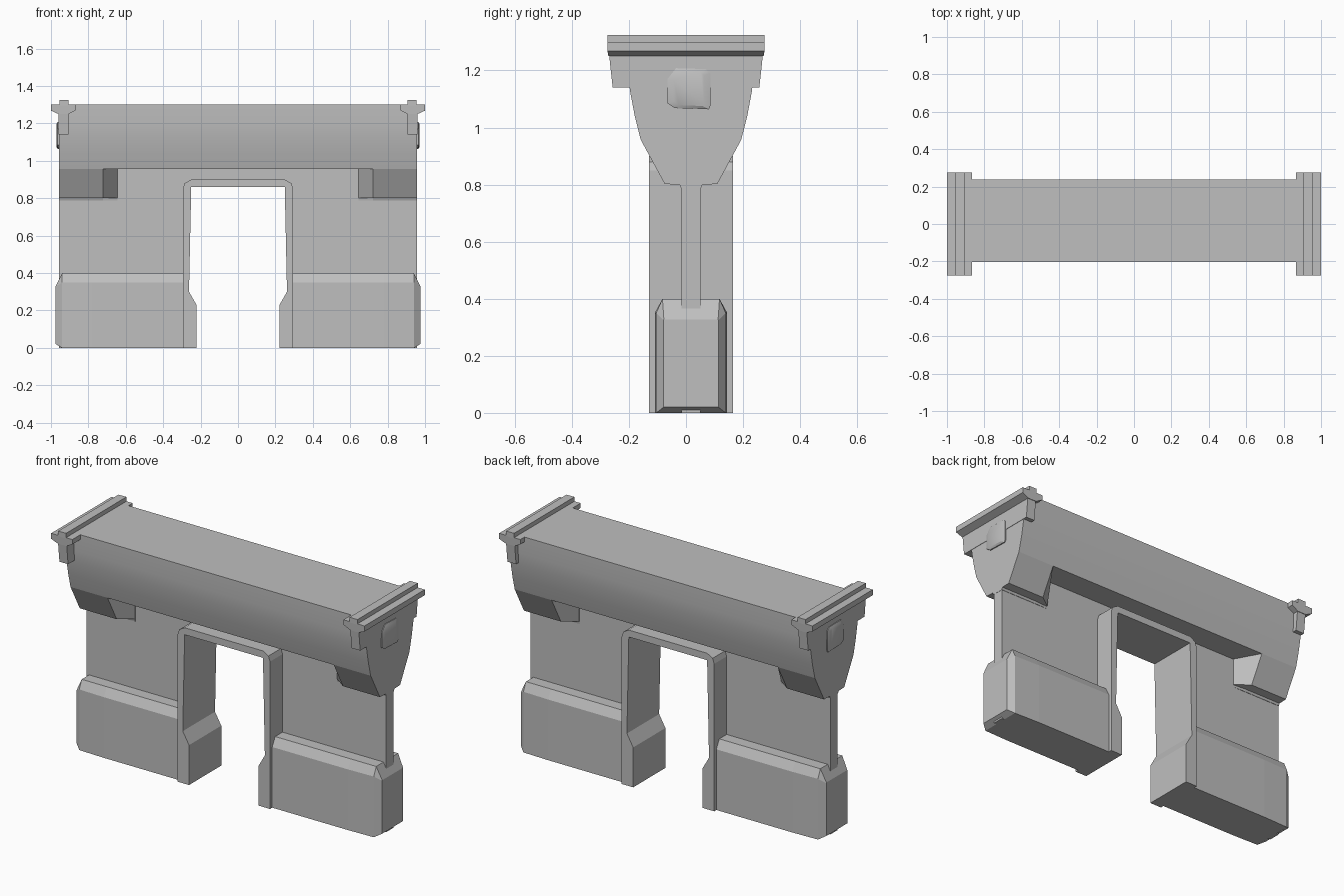
import bpy
import bmesh
import math

cube = bpy.data.objects.get("Cube")
if cube:
    bpy.data.objects.remove(cube, do_unlink=True)

stone = bpy.data.materials.new("stone_grey")
stone.use_nodes = True
stone.diffuse_color = (0.52, 0.52, 0.52, 1)
stone.node_tree.nodes["Principled BSDF"].inputs["Base Color"].default_value = (0.52, 0.52, 0.52, 1)

MID = 0.0175  # depth centre of the wall


def loft(name, rings, smooth=False):
    """Skin matching rings of points and cap both ends."""
    bm = bmesh.new()
    loops = [[bm.verts.new(p) for p in ring] for ring in rings]
    n = len(loops[0])
    for a, b in zip(loops, loops[1:]):
        for i in range(n):
            j = (i + 1) % n
            bm.faces.new((a[i], a[j], b[j], b[i]))
    bm.faces.new(loops[0])
    bm.faces.new(loops[-1])
    bmesh.ops.recalc_face_normals(bm, faces=bm.faces)
    mesh = bpy.data.meshes.new(name)
    bm.to_mesh(mesh)
    bm.free()
    mesh.materials.append(stone)
    obj = bpy.data.objects.new(name, mesh)
    bpy.context.collection.objects.link(obj)
    if smooth:
        bpy.ops.object.select_all(action='DESELECT')
        obj.select_set(True)
        bpy.context.view_layer.objects.active = obj
        bpy.ops.object.shade_smooth_by_angle(angle=math.radians(30))
    return obj


def front_prism(name, outline, y0, y1):
    return loft(name, [[(x, y, z) for x, z in outline] for y in (y0, y1)])


def mirrored(half):
    return half + [(-x, z) for x, z in reversed(half)]


def side_ring(x, half):
    """Closed ring at x from (half depth, height) points."""
    return [(x, MID + y, z) for y, z in half] + [(x, MID - y, z) for y, z in reversed(half)]


# Thin wall with the doorway cut out
front_prism("wall", mirrored([(0.28, 0.0), (0.957, 0.0), (0.957, 1.0)])
            + [(-0.28, 0.88), (0.28, 0.88)], MID - 0.033, MID + 0.033)

# Deep doorway frame with flared feet
outer = [(0.295, 0.0), (0.295, 0.85), (0.285, 0.88), (0.25, 0.9)]
inner = [(0.25, 0.86), (0.262, 0.3), (0.222, 0.23), (0.222, 0.0)]
front_prism("door_frame", mirrored(outer)
            + [(-x, z) for x, z in reversed(inner)] + inner, MID - 0.147, MID + 0.147)

# Curved upper beam
beam = [(0.22, 1.3), (0.22, 1.2), (0.214, 1.13), (0.197, 1.04), (0.176, 0.957)]
loft("beam", [side_ring(x, beam) for x in (-0.958, 0.958)], True)

for side, s in (("left", 1), ("right", -1)):
    # Corbel under each beam end, tapering back into the wall
    drop = [(0.176, 0.957), (0.092, 0.802), (0.04, 0.8), (0.035, 0.787)]
    taper = [(0.036, 0.957), (0.036, 0.802), (0.034, 0.8), (0.034, 0.787)]
    loft(side + "_corbel", [side_ring(s * 0.958, drop), side_ring(s * 0.722, drop),
                            side_ring(s * 0.645, taper)])

    # Chamfered plinth
    def plinth_ring(x, width, low, shoulder, top_width, top):
        return side_ring(s * x, [(width, low), (width, shoulder), (top_width, top)])
    loft(side + "_plinth", [
        plinth_ring(0.28, 0.127, 0.0, 0.35, 0.1, 0.4),
        plinth_ring(0.78, 0.127, 0.0, 0.35, 0.1, 0.4),
        plinth_ring(0.94, 0.122, 0.0, 0.35, 0.1, 0.4),
        plinth_ring(0.975, 0.096, 0.02, 0.325, 0.095, 0.328)])

    # End cap: ridge, moulded rail and hanging bracket
    def cap(name, outline, y_top, y_low):
        z_low = min(z for _, z in outline)
        loft(side + name, [[(s * x, d * (y_low if z == z_low else y_top), z)
                            for x, z in outline] for d in (-1, 1)])
    cap("_cap_ridge", [(0.905, 1.295), (0.955, 1.295), (0.955, 1.325), (0.905, 1.325)], 0.275, 0.275)
    cap("_cap_rail", [(0.865, 1.3), (0.865, 1.272), (0.905, 1.25), (0.96, 1.25),
                      (1.0, 1.268), (1.0, 1.3)], 0.275, 0.272)
    cap("_cap_bracket", [(0.905, 1.14), (0.96, 1.14), (0.96, 1.26), (0.905, 1.26)], 0.27, 0.257)

    # Rounded boss on the end face
    boss = [(-0.065, 1.085), (-0.04, 1.068), (0.08, 1.064), (0.085, 1.075),
            (0.085, 1.19), (0.07, 1.205), (-0.035, 1.208), (-0.065, 1.17)]
    loft(side + "_boss", [[(s * 0.95, y, z) for y, z in boss],
                          [(s * 0.964, y, z) for y, z in boss],
                          [(s * 0.971, 0.01 + (y - 0.01) * 0.7, 1.14 + (z - 1.14) * 0.85)
                           for y, z in boss]], True)
